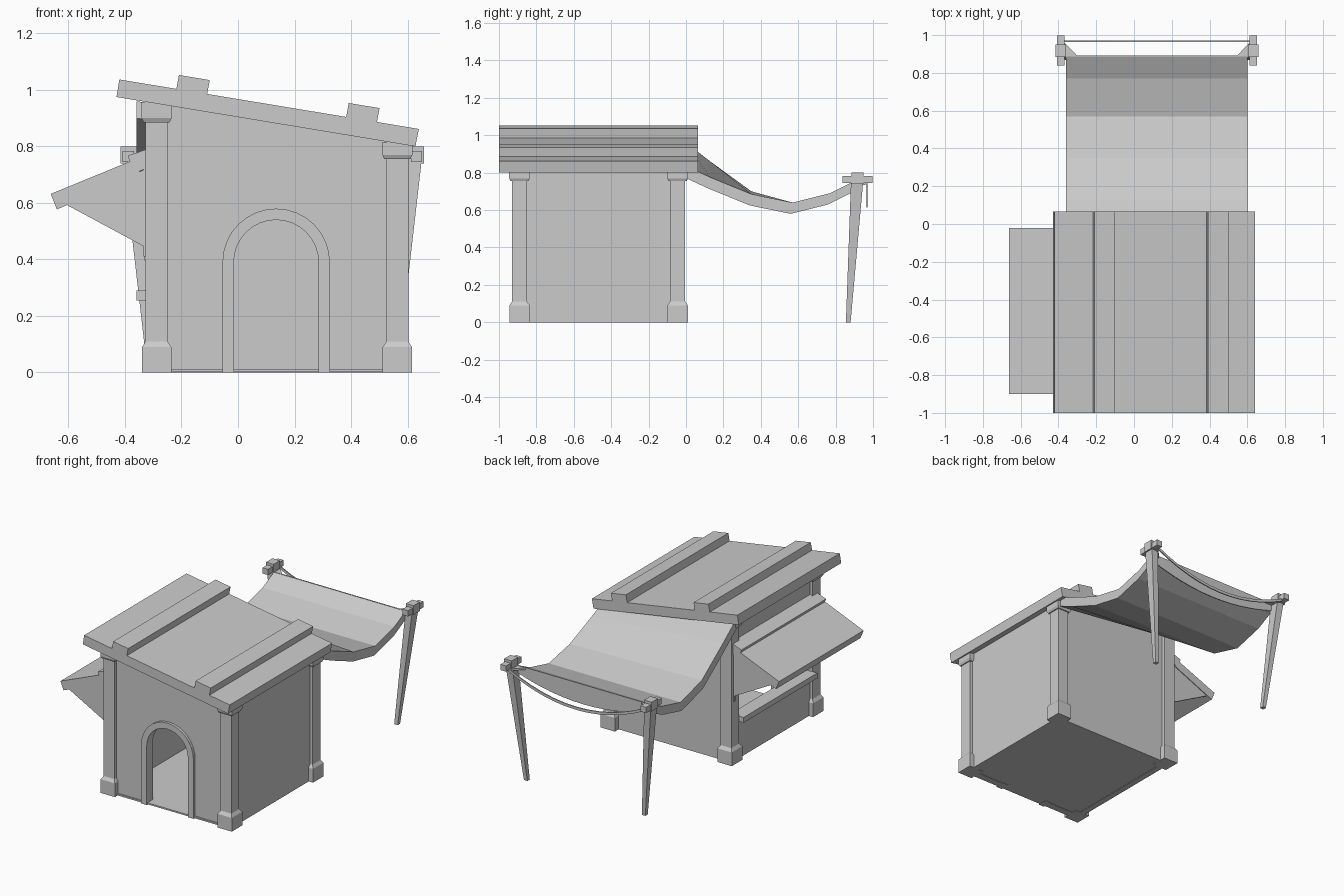
import bpy
from math import sin, cos, pi

if "Cube" in bpy.data.objects:
    bpy.data.objects.remove(bpy.data.objects["Cube"])


def mesh(name, verts, faces):
    me = bpy.data.meshes.new(name)
    me.from_pydata(verts, [], faces)
    me.validate()
    ob = bpy.data.objects.new(name, me)
    bpy.context.collection.objects.link(ob)
    import bmesh
    bm = bmesh.new()
    bm.from_mesh(me)
    bmesh.ops.recalc_face_normals(bm, faces=bm.faces)
    bm.to_mesh(me)
    bm.free()
    return ob


def loft(name, rings):
    """Closed solid through rings of equal point count."""
    n = len(rings[0])
    verts = [p for r in rings for p in r]
    faces = [tuple(range(n)), tuple(range(len(verts) - n, len(verts)))]
    for k in range(len(rings) - 1):
        for i in range(n):
            j = (i + 1) % n
            faces.append((k * n + i, k * n + j, k * n + n + j, k * n + n + i))
    return mesh(name, verts, faces)


def prism(name, xz, y0, y1):
    return loft(name, [[(x, y, z) for x, z in xz] for y in (y0, y1)])


def rect(x0, x1, y0, y1, z):
    return [(x0, y0, z), (x1, y0, z), (x1, y1, z), (x0, y1, z)]


def box(name, x0, x1, y0, y1, z0, z1):
    return loft(name, [rect(x0, x1, y0, y1, z0), rect(x0, x1, y0, y1, z1)])


def eave(x):
    """Height of the roof underside."""
    return 0.80 + (0.63 - x) * 0.165


# Corner columns with base, shaft and capital
for side, x in (("left", -0.288), ("right", 0.564)):
    for end, y in (("front", -0.89), ("back", -0.045)):
        cap = 0.885 if side == "left" else 0.755
        top = eave(x) + 0.005
        levels = [(0.052, 0), (0.052, 0.09), (0.039, 0.11), (0.039, cap),
                  (0.046, cap), (0.053, cap + 0.015), (0.053, top)]
        loft(f"{end}_{side}_column",
             [rect(x - r, x + r, y - r * 1.05, y + r * 1.05, z) for r, z in levels])

# Walls: front wall has an arched doorway
XL, XR, YF, YB, T = -0.31, 0.585, -0.91, -0.03, 0.04
DX, SPRING = 0.135, 0.39


def arch(r):
    pts = [(DX - r * cos(pi * i / 16), SPRING + r * sin(pi * i / 16)) for i in range(17)]
    return [(DX - r, 0)] + pts + [(DX + r, 0)]


def up(x):
    return (x, eave(x) + 0.02)


prism("front_wall", [(XL, 0)] + arch(0.17) + [(XR, 0), up(XR), up(XL)], YF, YF + T)
prism("back_wall", [(XL, 0), (XR, 0), up(XR), up(XL)], YB - T, YB)
prism("right_wall", [(XR - T, 0), (XR, 0), up(XR), up(XR - T)], YF + T, YB - T)
prism("left_wall_lower", [(XL, 0), (XL + T, 0), (XL + T, 0.27), (XL, 0.27)], YF + T, YB - T)
prism("left_wall_upper", [(XL, 0.72), (XL + T, 0.72), up(XL + T), up(XL)], YF + T, YB - T)
box("floor", XL + 0.01, XR - 0.01, YF - 0.01, YB - 0.01, 0.002, 0.012)

# Raised door surround
outer, inner = arch(0.19), arch(0.15)
n = len(outer)
rings = [[(a[0], YF - 0.018, a[1]), (b[0], YF - 0.018, b[1]),
          (b[0], YF + T + 0.005, b[1]), (a[0], YF + T + 0.005, a[1])]
         for a, b in zip(outer, inner)]
loft("door_surround", rings)

# Window sill
box("window_sill", -0.36, -0.265, -0.852, -0.085, 0.255, 0.29)

# Window awning: sloped board, mounting bar and triangular cheeks
prism("awning_board", [(-0.663, 0.632), (-0.641, 0.577), (-0.345, 0.705), (-0.375, 0.75)],
      -0.90, -0.02)
prism("awning_bar", [(-0.39, 0.767), (-0.367, 0.705), (-0.31, 0.728), (-0.31, 0.795)],
      -0.90, -0.02)
for end, y in (("front", -0.895), ("back", -0.035)):
    prism(f"awning_{end}_cheek", [(-0.61, 0.595), (-0.335, 0.447), (-0.335, 0.41),
                                  (-0.31, 0.41), (-0.31, 0.73), (-0.35, 0.71)], y, y + 0.01)

# Sloped roof with two battens
prism("roof", [(-0.43, 0.975), (-0.42, 1.037), (0.64, 0.862), (0.628, 0.80)], -1.0, 0.065)
for name, x in (("left_batten", -0.219), ("right_batten", 0.382)):
    z = 1.037 - (x + 0.42) * 0.165
    prism(name, [(x, z - 0.005), (x + 0.01, z + 0.049),
                 (x + 0.119, z + 0.031), (x + 0.109, z - 0.023)], -1.0, 0.065)

# Sagging canopy: y, left height, right height of the top surface
sag = [(0.0, 0.96, 0.835), (0.13, 0.86, 0.775), (0.35, 0.70, 0.685),
       (0.57, 0.64, 0.64), (0.77, 0.69, 0.69), (0.89, 0.75, 0.75)]
loft("canopy", [[(-0.36, y, a), (0.60, y, b), (0.60, y - 0.01, b - 0.06),
                 (-0.36, y - 0.01, a - 0.06)] for y, a, b in sag])

# Hanging end flap and the rope slung between the posts
CX = 0.122


def slung(name, y, half, top, low_end, dip, th, flat):
    rings = []
    for i in range(13):
        t = i / 6 - 1
        low = low_end - dip * (1 - t * t)
        hi = top if flat else low + 0.018
        x = CX + half * t
        rings.append([(x, y, low), (x, y + th, low), (x, y + th, hi), (x, y, hi)])
    loft(name, rings)


slung("canopy_end_flap", 0.886, 0.48, 0.75, 0.70, 0.08, 0.006, True)
slung("canopy_rope", 0.964, 0.50, 0, 0.74, 0.125, 0.007, False)

# Leaning tapered posts, lashed heads and corner ties
for name, s in (("left", -1), ("right", 1)):
    def X(a):
        return CX + s * a
    loft(f"{name}_post", [rect(X(0.417), X(0.442), 0.855, 0.88, 0),
                          rect(X(0.480), X(0.528), 0.882, 0.947, 0.75)])
    box(f"{name}_post_head", X(0.482), X(0.537), 0.885, 0.95, 0.74, 0.80)
    box(f"{name}_post_crossbar", X(0.49), X(0.53), 0.838, 0.998, 0.745, 0.783)
    loft(f"{name}_corner_tie", [[(X(0.42), 0.888, z), (X(0.49), 0.888, z), (X(0.49), 0.96, z)]
                                for z in (0.735, 0.748)])
